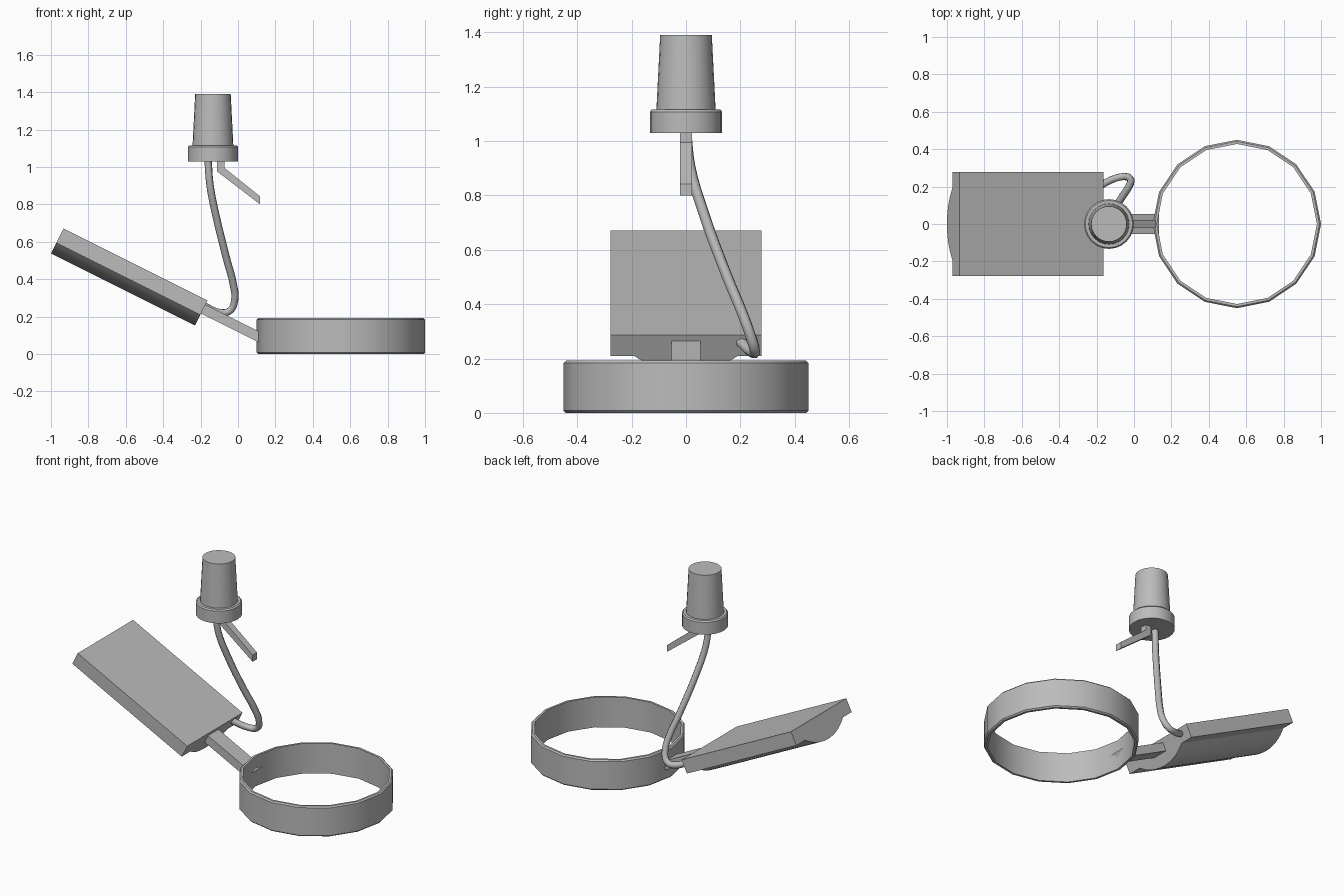
import bpy
import bmesh
import math
from mathutils import Vector

cube = bpy.data.objects.get("Cube")
if cube:
    bpy.data.objects.remove(cube, do_unlink=True)

# Single plain grey for the whole model
GREY = (0.5, 0.5, 0.5, 1.0)
grey = bpy.data.materials.new("plain_grey")
grey.use_nodes = True
grey.diffuse_color = GREY
grey.node_tree.nodes["Principled BSDF"].inputs["Base Color"].default_value = GREY


def finish(name, bm):
    """Turn a bmesh into a shaded object."""
    bmesh.ops.remove_doubles(bm, verts=bm.verts, dist=0.0001)
    bmesh.ops.recalc_face_normals(bm, faces=bm.faces)
    mesh = bpy.data.meshes.new(name)
    bm.to_mesh(mesh)
    bm.free()
    mesh.materials.append(grey)
    obj = bpy.data.objects.new(name, mesh)
    bpy.context.collection.objects.link(obj)
    bpy.ops.object.select_all(action='DESELECT')
    obj.select_set(True)
    bpy.context.view_layer.objects.active = obj
    bpy.ops.object.shade_smooth_by_angle(angle=math.radians(30))
    return obj


def lathe(name, profile, sides, x, closed=False):
    """Spin an (r, z) profile around a vertical axis at x."""
    bm = bmesh.new()
    verts = [bm.verts.new((r, 0, z)) for r, z in profile]
    edges = [bm.edges.new(pair) for pair in zip(verts, verts[1:])]
    if closed:
        edges.append(bm.edges.new((verts[-1], verts[0])))
    bmesh.ops.spin(bm, geom=verts + edges, cent=(0, 0, 0), axis=(0, 0, 1),
                   angle=math.tau, steps=sides, use_duplicate=False)
    bmesh.ops.translate(bm, verts=bm.verts, vec=(x, 0, 0))
    return finish(name, bm)


def prism(name, section, origin, u, v, sweep):
    """Extrude a 2D section lying on axes u, v along the sweep vector."""
    bm = bmesh.new()
    face = bm.faces.new([bm.verts.new(origin + u * a + v * b) for a, b in section])
    out = bmesh.ops.extrude_face_region(bm, geom=[face])
    moved = [g for g in out["geom"] if isinstance(g, bmesh.types.BMVert)]
    bmesh.ops.translate(bm, verts=moved, vec=sweep)
    return finish(name, bm)


X, Y, Z = Vector((1, 0, 0)), Vector((0, 1, 0)), Vector((0, 0, 1))

# Faceted ring with chamfered rims
R, r, H, c = 0.45, 0.428, 0.192, 0.008
lathe("ring", [(R - c, 0), (R, c), (R, H - c), (R - c, H),
               (r, H), (r, 0)], 16, 0.55, closed=True)

# Tilted panel: flat slab with a rounded back
tilt = math.atan(0.5)
along = Vector((-math.cos(tilt), 0, math.sin(tilt)))
normal = Vector((math.sin(tilt), 0, math.cos(tilt)))
corner = Vector((-0.163, 0, 0.286))
half, slab, chord, sag = 0.278, 0.086, 0.19, 0.064
radius = (chord ** 2 + sag ** 2) / (2 * sag)
spread = math.asin(chord / radius)
steps = 16
arc = []
for i in range(steps + 1):
    a = spread * (2 * i / steps - 1)
    arc.append((radius * math.sin(a), radius - sag - slab - radius * math.cos(a)))
section = [(half, 0), (-half, 0), (-half, -slab)] + arc + [(half, -slab)]
prism("panel", section, corner, Y, normal, along * 0.861)

# Arm joining the panel to the ring
w = 0.053
prism("arm", [(-w, -0.078), (w, -0.078), (w, -0.025), (-w, -0.025)],
      corner + along * 0.01, Y, normal, along * -0.355)

# Lamp head: collar and tapered cap
LAMP_X = -0.134
lathe("lamp_head", [(0, 1.03), (0.133, 1.03), (0.133, 1.108), (0.126, 1.116),
                    (0.109, 1.116), (0.095, 1.39), (0, 1.39)], 24, LAMP_X)

# Bent strip hanging below the lamp head
prism("bent_strip", [(-0.112, 1.035), (-0.112, 0.976), (0.118, 0.8),
                     (0.118, 0.843), (-0.072, 0.995), (-0.072, 1.035)],
      Y * -0.022, X, Z, Y * 0.044)

# Cable from the lamp head to the panel
path = [(-0.16, 0, 1.035), (-0.15, 0.015, 0.906), (-0.12, 0.06, 0.75),
        (-0.06, 0.15, 0.505), (-0.025, 0.205, 0.372), (-0.018, 0.237, 0.285),
        (-0.045, 0.253, 0.23), (-0.095, 0.246, 0.222), (-0.19, 0.2, 0.262)]
curve = bpy.data.curves.new("cable", 'CURVE')
curve.dimensions = '3D'
curve.bevel_depth = 0.02
curve.bevel_resolution = 2
curve.resolution_u = 4
curve.use_fill_caps = True
spline = curve.splines.new('BEZIER')
spline.bezier_points.add(len(path) - 1)
for point, co in zip(spline.bezier_points, path):
    point.co = co
    point.handle_left_type = point.handle_right_type = 'AUTO'
curve.materials.append(grey)
bpy.context.collection.objects.link(bpy.data.objects.new("cable", curve))
